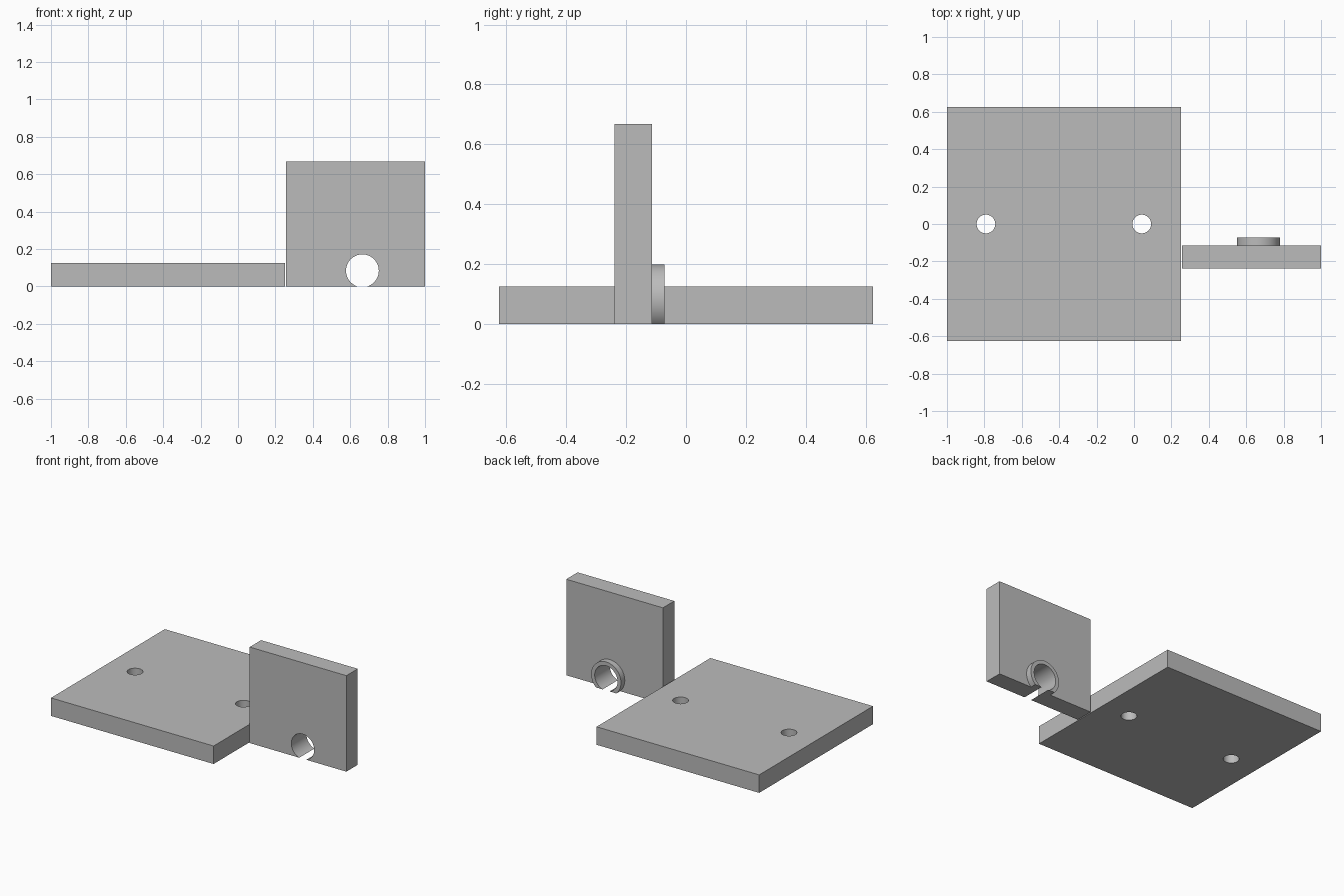
import bpy, bmesh, math

if "Cube" in bpy.data.objects:
    bpy.data.objects.remove(bpy.data.objects["Cube"])

gray = bpy.data.materials.new("plain gray")
gray.diffuse_color = (0.5, 0.5, 0.5, 1)
gray.use_nodes = True
gray.node_tree.nodes["Principled BSDF"].inputs["Base Color"].default_value = gray.diffuse_color


def arc(cx, cy, r, a0, a1, n):
    return [(cx + r * math.cos(a0 + (a1 - a0) * i / n),
             cy + r * math.sin(a0 + (a1 - a0) * i / n)) for i in range(n + 1)]


def finish(obj):
    obj.data.materials.append(gray)
    bpy.ops.object.select_all(action='DESELECT')
    obj.select_set(True)
    bpy.context.view_layer.objects.active = obj
    bpy.ops.object.shade_smooth_by_angle(angle=math.radians(30))


def extrude_profile(name, points, y0, y1):
    """Extrude an x-z outline from y0 to y1."""
    bm = bmesh.new()
    face = bm.faces.new([bm.verts.new((x, y0, z)) for x, z in points])
    ext = bmesh.ops.extrude_face_region(bm, geom=[face])
    moved = [v for v in ext["geom"] if isinstance(v, bmesh.types.BMVert)]
    bmesh.ops.translate(bm, verts=moved, vec=(0, y1 - y0, 0))
    bmesh.ops.recalc_face_normals(bm, faces=bm.faces)
    mesh = bpy.data.meshes.new(name)
    bm.to_mesh(mesh)
    bm.free()
    obj = bpy.data.objects.new(name, mesh)
    bpy.context.collection.objects.link(obj)
    finish(obj)


# Flat base plate with two through holes
bpy.ops.mesh.primitive_cube_add(size=1, location=(-0.375, 0, 0.0625))
base = bpy.context.object
base.name = "base_plate"
base.scale = (1.25, 1.25, 0.125)
bpy.ops.object.transform_apply(location=True, rotation=False, scale=True)
for x in (-0.375 - 0.4167, -0.375 + 0.4167):
    bpy.ops.mesh.primitive_cylinder_add(vertices=48, radius=0.05, depth=0.4,
                                        location=(x, 0, 0.0625))
    cutter = bpy.context.object
    cutter.name = "hole_cutter"
    mod = base.modifiers.new("hole", 'BOOLEAN')
    mod.object = cutter
    mod.operation = 'DIFFERENCE'
    mod.solver = 'EXACT'
    bpy.context.view_layer.objects.active = base
    bpy.ops.object.modifier_apply(modifier=mod.name)
    bpy.data.objects.remove(cutter)
finish(base)

# Bore shared by the upright plate and its collar, open at the bottom
CX, CZ, R_IN, R_OUT = 0.665, 0.0835, 0.0877, 0.1146
a_in = math.asin(CZ / R_IN)
a_out = math.asin(CZ / R_OUT)
bore = arc(CX, CZ, R_IN, math.pi + a_in, -a_in, 64)   # left foot, over, right foot

# Upright plate
extrude_profile("upright_plate",
                [(0.257, 0)] + bore + [(1, 0), (1, 0.667), (0.257, 0.667)],
                -0.239, -0.114)

# Raised collar around the bore on the rear face
extrude_profile("bore_collar",
                bore + arc(CX, CZ, R_OUT, -a_out, math.pi + a_out, 64),
                -0.114, -0.0725)
